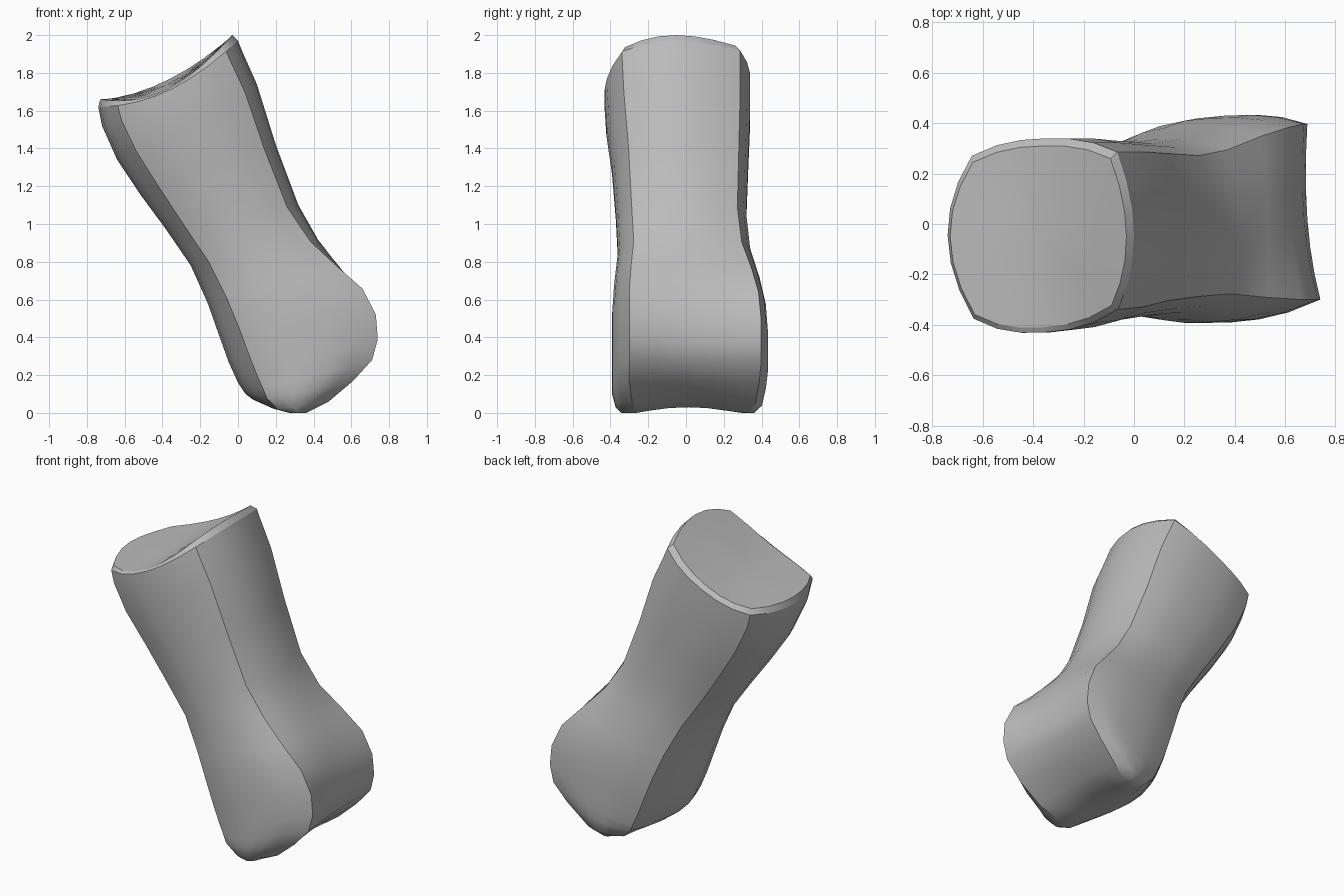
import bpy
import bmesh
import math

cube = bpy.data.objects.get("Cube")
if cube:
    bpy.data.objects.remove(cube)

# Stations down the bone: outer edge x, z; inner edge x, z; front y; back y
STATIONS = [
    (-.73, 1.66, -.03, 2.0, -.41, .31),
    (-.74, 1.62, 0, 1.97, -.43, .34),
    (-.72, 1.52, .02, 1.92, -.43, .34),
    (-.64, 1.34, .10, 1.74, -.42, .34),
    (-.52, 1.16, .20, 1.42, -.39, .33),
    (-.38, .97, .32, 1.10, -.37, .32),
    (-.25, .78, .43, .92, -.36, .34),
    (-.16, .58, .56, .78, -.38, .39),
    (-.10, .41, .67, .66, -.39, .42),
    (-.05, .27, .73, .52, -.39, .43),
    (0, .16, .74, .39, -.39, .43),
    (.04, .10, .71, .28, -.39, .43),
    (.08, .06, .61, .17, -.39, .42),
    (.17, .01, .48, .06, -.37, .40),
    (.26, 0, .36, 0, -.34, .36),
]
SEGMENTS = 6


def lerp(a, b, t):
    return a + (b - a) * t


def bowed_side(start, middle, end, power):
    """Points on a bow from start through middle, leaving out the end."""
    for i in range(SEGMENTS):
        t = i / SEGMENTS
        bow = 1 - abs(2 * t - 1) ** power
        yield tuple(lerp(p, r, t) + bow * (q - (p + r) / 2)
                    for p, q, r in zip(start, middle, end))


def section(flare):
    """Unit cross-section: four bowed sides that meet at creased corners."""
    corners = [(-.72, lerp(-.86, -.88, flare)),
               (lerp(.83, 1, flare), lerp(-.76, -.78, flare)),
               (lerp(.82, .86, flare), lerp(.86, .92, flare)), (-.74, .82)]
    middles = [(.05, -1), (lerp(1, .86, flare), 0), (.05, 1), (-1, 0)]
    for i in range(4):
        power = 2 if i % 2 else 2.5
        yield from bowed_side(corners[i], middles[i], corners[(i + 1) % 4], power)


def place(station, u, v, sag=0, groove=0):
    """Map a section point onto the tilted chord of a station."""
    lx, lz, rx, rz, front, back = station
    t = (u + 1) / 2
    y = (front + back) / 2 + v * (back - front) / 2
    dish = sag * (1 - u * u) * (1 - .25 * v)
    lift = groove * max(0, 1 - (v / .75) ** 2)
    return lerp(lx, rx, t), y, lerp(lz, rz, t) - dish + lift


bm = bmesh.new()
rings = []

# Dished upper joint surface
for scale in (.33, .67):
    rings.append([bm.verts.new(place(STATIONS[0], u * scale, v * scale, .095))
                  for u, v in section(0)])

# Shaft flaring into the grooved lower joint
for i, station in enumerate(STATIONS):
    t = min(max((i - 5) / 4, 0), 1)
    flare = t * t * (3 - 2 * t)
    sag = .095 * max(0, 1 - i / 4)
    groove = .03 * max(0, (i - 11) / 3)
    rings.append([bm.verts.new(place(station, u, v, sag, groove))
                  for u, v in section(flare)])

count = 4 * SEGMENTS
for upper, lower in zip(rings, rings[1:]):
    for j in range(count):
        k = (j + 1) % count
        bm.faces.new((upper[j], lower[j], lower[k], upper[k]))

# Close the top with a fan and the bottom with strips across the narrow end
top = bm.verts.new(place(STATIONS[0], 0, 0, .095))
for j in range(count):
    bm.faces.new((top, rings[0][j], rings[0][(j + 1) % count]))
last = rings[-1]
turn = SEGMENTS // 2
for j in range(turn, turn + 2 * SEGMENTS):
    mirror = 2 * turn - j
    corners = [last[j], last[(j + 1) % count],
               last[(mirror - 1) % count], last[mirror % count]]
    bm.faces.new(list(dict.fromkeys(corners)))
bmesh.ops.recalc_face_normals(bm, faces=bm.faces)

# Crease the long corners and the upper rim
creased = []
for upper, lower in zip(rings[3:], rings[4:]):
    creased += [(upper[j], lower[j]) for j in range(0, count, SEGMENTS)]
for ring in rings[2:4]:
    creased += [(ring[j], ring[(j + 1) % count]) for j in range(count)]
for pair in creased:
    bm.edges.get(pair).smooth = False

mesh = bpy.data.meshes.new("finger_bone")
bm.to_mesh(mesh)
bm.free()
bone = bpy.data.objects.new("finger_bone", mesh)
bpy.context.collection.objects.link(bone)

# Plain grey bone
grey = bpy.data.materials.new("bone_grey")
grey.use_nodes = True
colour = (.5, .5, .5, 1)
grey.diffuse_color = colour
for node in grey.node_tree.nodes:
    if node.type == 'BSDF_PRINCIPLED':
        node.inputs["Base Color"].default_value = colour
mesh.materials.append(grey)

bpy.ops.object.select_all(action='DESELECT')
bone.select_set(True)
bpy.context.view_layer.objects.active = bone
bpy.ops.object.shade_smooth_by_angle(angle=math.radians(40), keep_sharp_edges=True)
